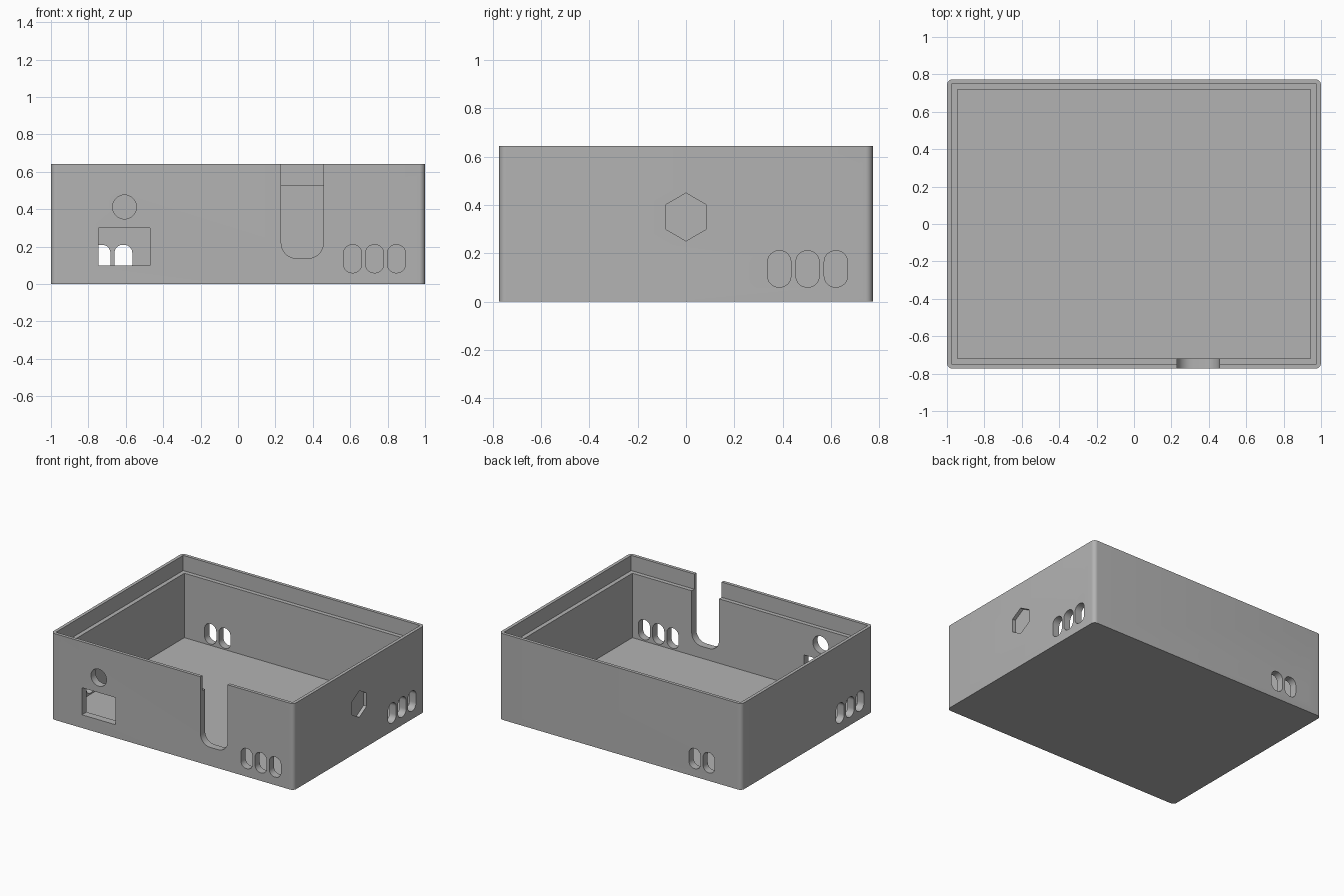
import bpy
import bmesh
from math import cos, sin, pi, radians
from mathutils import Matrix, Vector

cube = bpy.data.objects.get("Cube")
if cube:
    bpy.data.objects.remove(cube, do_unlink=True)

HX, HY, H = 1.0, 0.773, 0.643      # half width, half depth, height
WALL, LIP, FLOOR = 0.055, 0.024, 0.05
LEDGE = 0.53

grey = bpy.data.materials.new("plain grey")
grey.use_nodes = True
COLOUR = (0.45, 0.45, 0.45, 1)
grey.diffuse_color = COLOUR
grey.node_tree.nodes["Principled BSDF"].inputs["Base Color"].default_value = COLOUR


def rounded_rect(u0, u1, v0, v1, r=0, steps=8):
    """Counter-clockwise outline of a rectangle with rounded corners."""
    if r == 0:
        return [(u0, v0), (u1, v0), (u1, v1), (u0, v1)]
    centres = [(u1 - r, v1 - r), (u0 + r, v1 - r), (u0 + r, v0 + r), (u1 - r, v0 + r)]
    return [(cu + r * cos((k + i / steps) * pi / 2), cv + r * sin((k + i / steps) * pi / 2))
            for k, (cu, cv) in enumerate(centres) for i in range(steps + 1)]


def polygon(u, v, r, sides, start=0):
    return [(u + r * cos(start + 2 * pi * i / sides), v + r * sin(start + 2 * pi * i / sides))
            for i in range(sides)]


def prism(name, outline, low, high, frame=Matrix()):
    """Extrude an outline from low to high along the frame's third axis."""
    bm = bmesh.new()
    base = bm.faces.new([bm.verts.new((u, v, low)) for u, v in outline])
    top = bmesh.ops.extrude_face_region(bm, geom=[base])["geom"]
    bmesh.ops.translate(bm, vec=Vector((0, 0, high - low)),
                        verts=[g for g in top if isinstance(g, bmesh.types.BMVert)])
    bm.transform(frame)
    bmesh.ops.recalc_face_normals(bm, faces=bm.faces)
    mesh = bpy.data.meshes.new(name)
    bm.to_mesh(mesh)
    bm.free()
    mesh.materials.append(grey)
    obj = bpy.data.objects.new(name, mesh)
    bpy.context.collection.objects.link(obj)
    return obj


# Wall frames: u runs to the right along the wall, v is up, depth points outwards
FRONT = Matrix.Rotation(radians(90), 4, "X")
RIGHT = Matrix.Rotation(radians(90), 4, "Z") @ FRONT
BACK = Matrix.Rotation(pi, 4, "Z") @ FRONT
LEFT = Matrix.Rotation(pi, 4, "Z") @ RIGHT

# Solid outer block with softly rounded upright corners
box = prism("enclosure_box", rounded_rect(-HX, HX, -HY, HY, 0.03), 0, H)


def cut(outline, low, high, frame=Matrix()):
    cutter = prism("cutter", outline, low, high, frame)
    cutter.hide_render = True
    mod = box.modifiers.new("cut", "BOOLEAN")
    mod.operation, mod.solver, mod.object = "DIFFERENCE", "EXACT", cutter
    bpy.context.view_layer.objects.active = box
    bpy.ops.object.modifier_apply(modifier=mod.name)
    bpy.data.objects.remove(cutter, do_unlink=True)


def cut_wall(outline, frame, half):
    cut(outline, half - 0.1, half + 0.1, frame)


# Inner cavity and the stepped rim for a lid
cut(rounded_rect(WALL - HX, HX - WALL, WALL - HY, HY - WALL), FLOOR, H + 0.1)
cut(rounded_rect(LIP - HX, HX - LIP, LIP - HY, HY - LIP), LEDGE, H + 0.1)

# Three ventilation slots near the right end of every wall
for frame, half, length in ((FRONT, HY, HX), (RIGHT, HX, HY), (BACK, HY, HX), (LEFT, HX, HY)):
    for i in range(3):
        u = length - 0.153 - 0.117 * i
        cut_wall(rounded_rect(u - 0.048, u + 0.048, 0.06, 0.21, 0.045), frame, half)

# Front wall: socket window, round hole and open cable notch
cut_wall(rounded_rect(-0.745, -0.47, 0.098, 0.3), FRONT, HY)
cut_wall(polygon(-0.607, 0.412, 0.064, 32), FRONT, HY)
cut_wall(rounded_rect(0.231, 0.456, 0.138, H + 0.2, 0.08), FRONT, HY)

# Right wall: round hole with a hexagonal nut recess
cut_wall(polygon(0, 0.35, 0.063, 32), RIGHT, HX)
cut(polygon(0, 0.35, 0.099, 6, pi / 2), HX - 0.025, HX + 0.1, RIGHT)

# Smooth the curved corners, keep the edges sharp
bpy.ops.object.select_all(action="DESELECT")
box.select_set(True)
bpy.context.view_layer.objects.active = box
bpy.ops.object.shade_smooth_by_angle(angle=radians(30))
